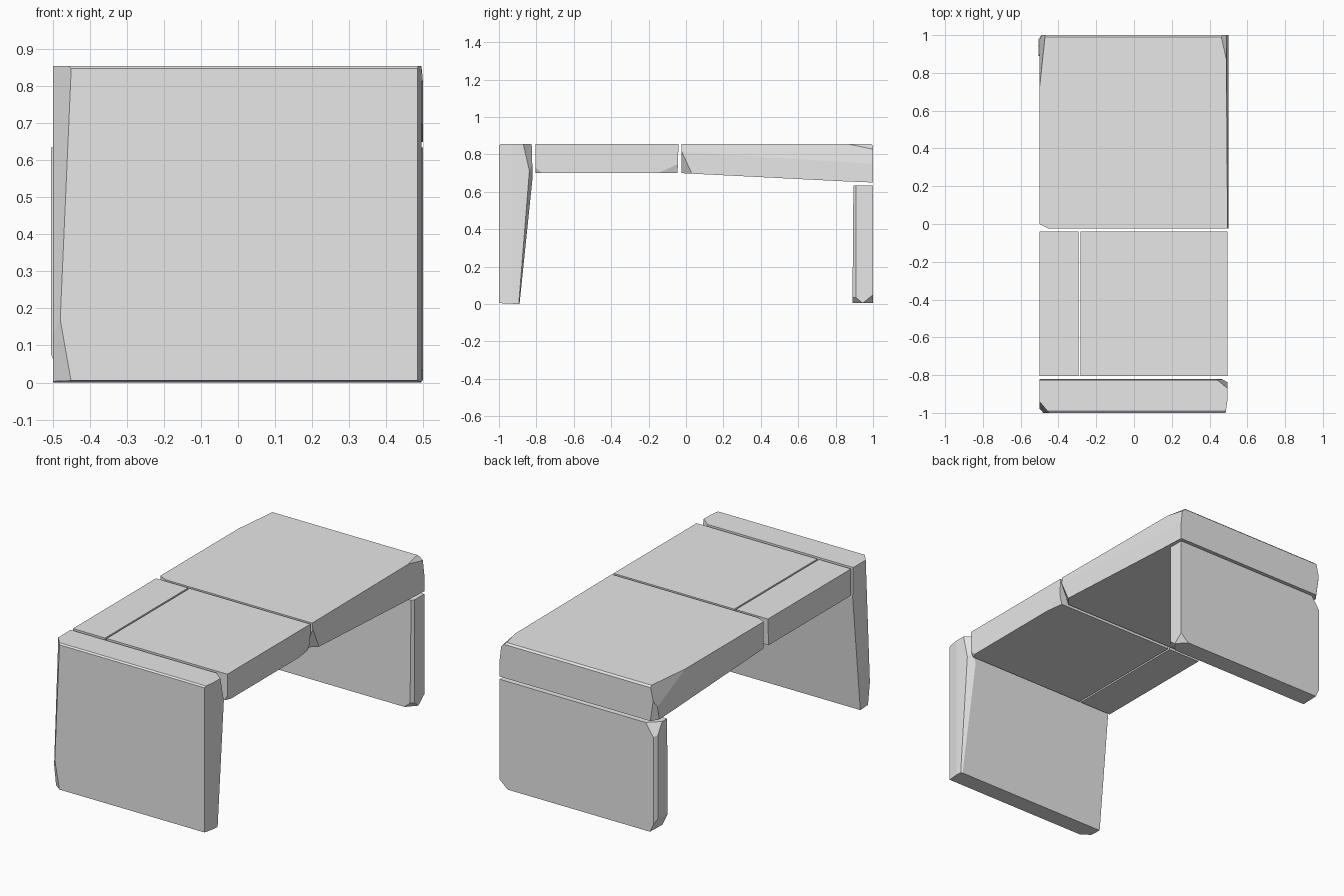
import bpy
import bmesh
from mathutils import Vector

cube = bpy.data.objects.get("Cube")
if cube:
    bpy.data.objects.remove(cube, do_unlink=True)

stone = bpy.data.materials.new("grey stone")
stone.use_nodes = True
GREY = (0.8, 0.8, 0.8, 1)
stone.diffuse_color = GREY
stone.node_tree.nodes["Principled BSDF"].inputs["Base Color"].default_value = GREY

TOP = 0.855


def slab(name, x0, x1, profile, chips=()):
    """Extrude a (y, z) profile from x0 to x1, then slice off chipped corners.
    Each chip is a plane through three points; the outer side is removed."""
    bm = bmesh.new()
    face = bm.faces.new([bm.verts.new((x0, y, z)) for y, z in profile])
    grown = bmesh.ops.extrude_face_region(bm, geom=[face])["geom"]
    moved = [v for v in grown if isinstance(v, bmesh.types.BMVert)]
    bmesh.ops.translate(bm, verts=moved, vec=(x1 - x0, 0, 0))
    bmesh.ops.recalc_face_normals(bm, faces=bm.faces)
    centre = sum((v.co for v in bm.verts), Vector()) / len(bm.verts)
    for chip in chips:
        a, b, c = map(Vector, chip)
        normal = (b - a).cross(c - a).normalized()
        if normal.dot(centre - a) > 0:
            normal.negate()
        geom = bm.verts[:] + bm.edges[:] + bm.faces[:]
        bmesh.ops.bisect_plane(bm, geom=geom, dist=1e-5, plane_co=a,
                               plane_no=normal, clear_outer=True)
        rim = [e for e in bm.edges if e.is_boundary]
        bmesh.ops.holes_fill(bm, edges=rim, sides=0)
    bmesh.ops.recalc_face_normals(bm, faces=bm.faces)
    mesh = bpy.data.meshes.new(name)
    bm.to_mesh(mesh)
    bm.free()
    mesh.materials.append(stone)
    obj = bpy.data.objects.new(name, mesh)
    bpy.context.collection.objects.link(obj)
    return obj


# Front support, tapering towards the ground
slab("front_support", -0.5, 0.495,
     [(-1, 0.005), (-0.89, 0), (-0.82, 0.68), (-0.825, TOP), (-0.99, TOP), (-1, 0.848)],
     [((-0.45, -1, TOP), (-0.48, -1, 0.17), (-0.5, -0.94, TOP)),
      ((-0.48, -1, 0.17), (-0.45, -1, 0), (-0.5, -0.96, 0)),
      ((0.485, -1, 0), (0.485, -1, TOP), (0.495, -0.93, TOP)),
      ((0.45, -0.82, 0.68), (0.495, -0.84, 0.68), (0.485, -0.89, 0)),
      ((0.44, -0.825, TOP), (0.495, -0.87, TOP), (0.495, -0.83, 0.68))])

# Middle of the top: a narrow strip beside a wide slab
middle = [(-0.805, 0.7), (-0.045, 0.7), (-0.04, TOP), (-0.805, TOP)]
slab("top_strip", -0.5, -0.293, middle)
slab("top_middle", -0.283, 0.495, middle,
     [((0.495, -0.805, 0.73), (0.495, -0.77, 0.7), (0.48, -0.805, 0.7)),
      ((0.495, -0.04, 0.75), (0.495, -0.15, 0.7), (0.48, -0.04, 0.7))])

# Rear of the top, thicker towards the back
slab("top_rear", -0.5, 0.5,
     [(-0.025, 0.7), (0.85, 0.656), (1, 0.65), (1, 0.845), (0.99, TOP), (-0.025, TOP)],
     [((0.488, 1, TOP), (0.495, 0, TOP), (0.5, 1, 0.75)),
      ((0.5, 0.82, TOP), (0.5, 1, 0.82), (0.46, 1, TOP)),
      ((-0.47, 1, TOP), (-0.5, 0.72, TOP), (-0.5, 1, 0.72)),
      ((-0.47, 1, 0.65), (-0.5, 0.96, 0.65), (-0.49, 1, 0.78)),
      ((0.5, -0.025, 0.82), (0.5, 0.03, 0.7), (0.45, -0.025, 0.7)),
      ((-0.5, 0, TOP), (-0.45, -0.025, TOP), (-0.5, 0, 0.7))])

# Rear support
slab("rear_support", -0.505, 0.5,
     [(0.89, 0.005), (1, 0.005), (1, 0.634), (0.895, 0.634)],
     [((-0.44, 1, 0.634), (-0.505, 0.94, 0.634), (-0.49, 1, 0.56)),
      ((-0.49, 1, 0), (-0.49, 1, 0.6), (-0.505, 0.98, 0.3)),
      ((-0.505, 0.95, 0.08), (-0.47, 0.95, 0.005), (-0.48, 1, 0.03)),
      ((0.5, 0.89, 0.05), (0.5, 0.945, 0.005), (0.45, 0.89, 0.005)),
      ((0.5, 1, 0.05), (0.5, 0.945, 0.005), (0.45, 1, 0.005)),
      ((0.485, 0.89, 0), (0.485, 0.89, 0.6), (0.5, 0.91, 0.3))])
